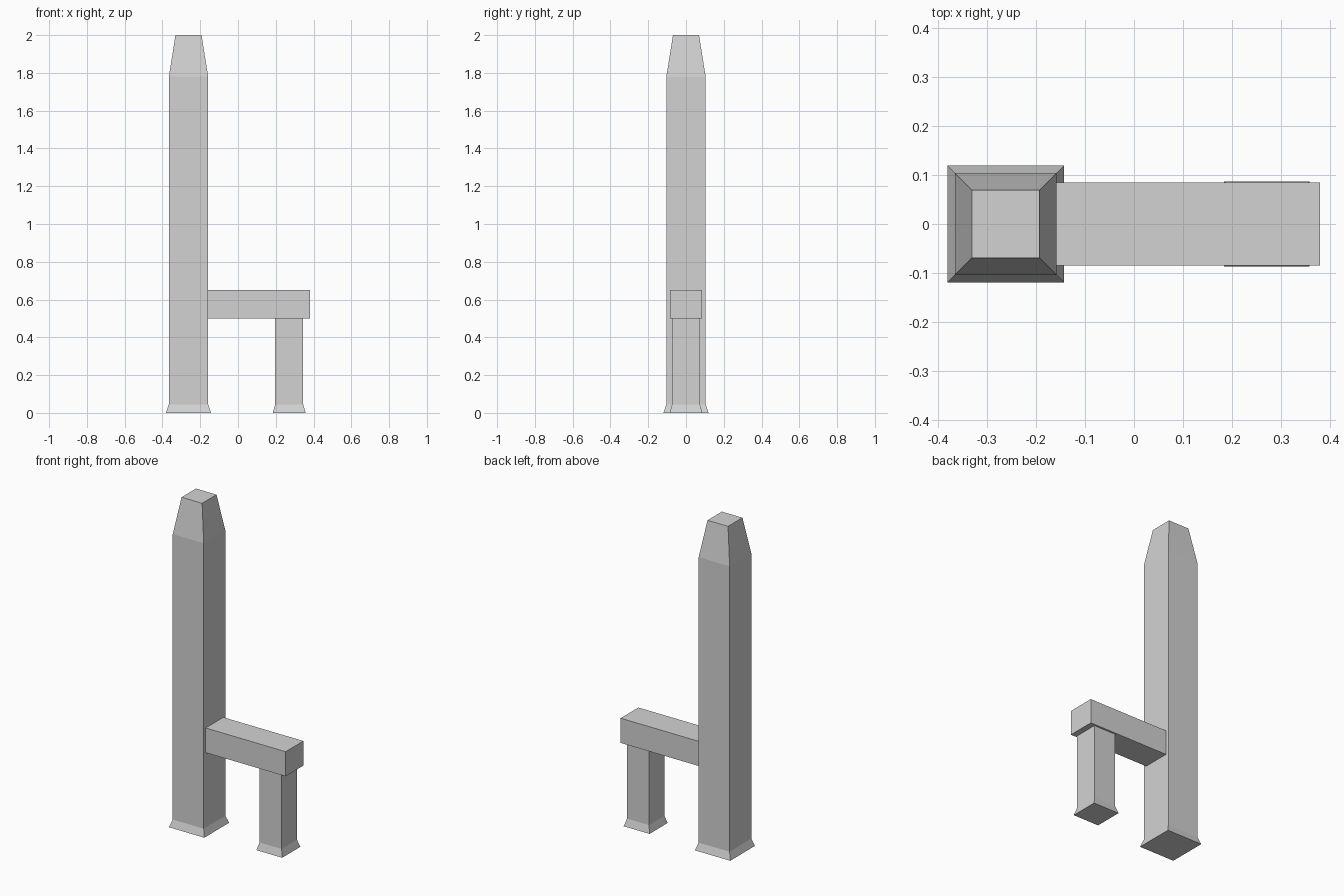
import bpy
import bmesh

cube = bpy.data.objects.get("Cube")
if cube:
    bpy.data.objects.remove(cube, do_unlink=True)

grey = bpy.data.materials.new("light_grey")
grey.use_nodes = True
grey.diffuse_color = (0.65, 0.65, 0.65, 1)
grey.node_tree.nodes["Principled BSDF"].inputs["Base Color"].default_value = grey.diffuse_color


def finish(name, bm, location):
    bmesh.ops.recalc_face_normals(bm, faces=bm.faces)
    mesh = bpy.data.meshes.new(name)
    bm.to_mesh(mesh)
    bm.free()
    mesh.materials.append(grey)
    obj = bpy.data.objects.new(name, mesh)
    obj.location = location
    bpy.context.collection.objects.link(obj)
    return obj


def square_column(name, x, profile):
    """Stack square sections given as (half width, height) and cap the ends."""
    bm = bmesh.new()
    rings = [[bm.verts.new((sx * h, sy * h, z))
              for sx, sy in ((-1, -1), (1, -1), (1, 1), (-1, 1))]
             for h, z in profile]
    for low, high in zip(rings, rings[1:]):
        for i in range(4):
            j = (i + 1) % 4
            bm.faces.new((low[i], low[j], high[j], high[i]))
    bm.faces.new(rings[0][::-1])
    bm.faces.new(rings[-1])
    return finish(name, bm, (x, 0, 0))


# Tall post with a flared foot and a tapered top
square_column("tall_post", -0.262,
              [(0.119, 0), (0.104, 0.045), (0.104, 1.78), (0.069, 2)])

# Short leg with the same flared foot
square_column("short_leg", 0.271, [(0.087, 0), (0.074, 0.045), (0.074, 0.5)])

# Horizontal beam joining the post to the leg
beam = bmesh.new()
bmesh.ops.create_cube(beam, size=1)
bmesh.ops.scale(beam, vec=(0.538, 0.17, 0.15), verts=beam.verts)
finish("beam", beam, (0.111, 0, 0.575))
